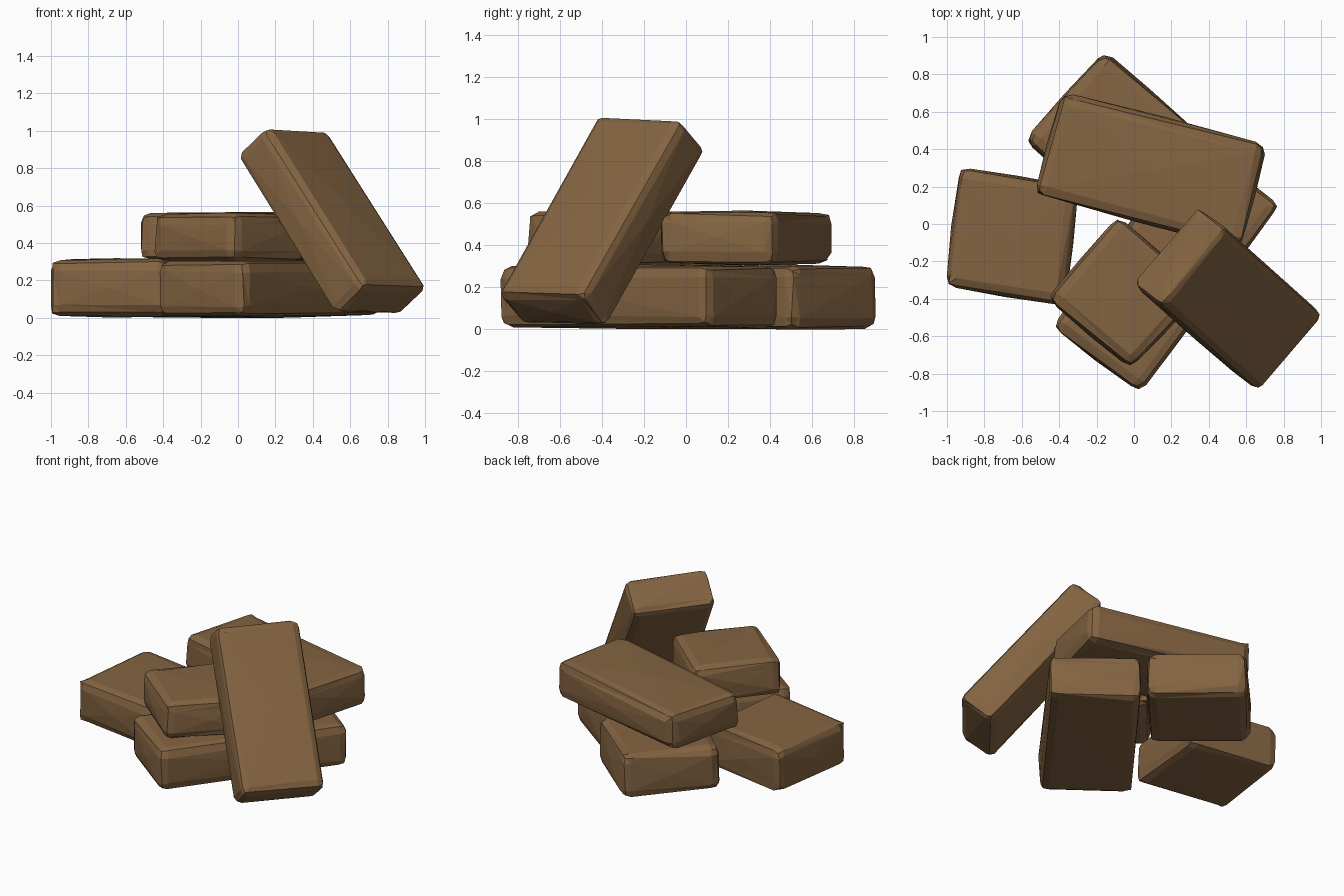
import bpy, bmesh, random
from mathutils import Vector

if "Cube" in bpy.data.objects:
    bpy.data.objects.remove(bpy.data.objects["Cube"])

random.seed(4)
mat = bpy.data.materials.new("brown_stone")
mat.diffuse_color = (0.23, 0.127, 0.054, 1)
mat.use_nodes = True
mat.node_tree.nodes["Principled BSDF"].inputs["Base Color"].default_value = mat.diffuse_color


def stone(name, bottom, top, bevel=0.055):
    """Worn block from two quads, each in counter-clockwise order."""
    bm = bmesh.new()
    vs = [bm.verts.new(p) for p in bottom + top]
    quads = [(3, 2, 1, 0), (4, 5, 6, 7)]
    quads += [(i, (i + 1) % 4, 4 + (i + 1) % 4, 4 + i) for i in range(4)]
    faces = [bm.faces.new([vs[i] for i in q]) for q in quads]
    bmesh.ops.recalc_face_normals(bm, faces=bm.faces)
    # chipped, rounded edges
    bmesh.ops.bevel(bm, geom=bm.edges[:], offset=bevel, segments=2,
                    profile=0.55, affect='EDGES', clamp_overlap=True)
    for v in bm.verts:
        v.co += Vector([random.uniform(-0.007, 0.007) for _ in range(3)])
    # slightly domed main faces
    big = sorted(bm.faces, key=lambda f: f.calc_area())[-6:]
    for f in big:
        n = f.normal.copy()
        for v in bmesh.ops.poke(bm, faces=[f])["verts"]:
            v.co += n * 0.008
    bmesh.ops.triangulate(bm, faces=bm.faces[:])
    for v in bm.verts:
        v.co.z = max(v.co.z, 0)
        v.co.x = min(1, max(-1, v.co.x))
    bmesh.ops.recalc_face_normals(bm, faces=bm.faces)
    me = bpy.data.meshes.new(name)
    bm.to_mesh(me)
    bm.free()
    me.materials.append(mat)
    ob = bpy.data.objects.new(name, me)
    bpy.context.collection.objects.link(ob)
    return ob


def flat_stone(name, outline, z0, z1):
    stone(name, [Vector((x, y, z0)) for x, y in outline],
          [Vector((x, y, z1)) for x, y in outline])


# bottom layer
flat_stone("left_stone", [(-1.01, -0.33), (-0.37, -0.43), (-0.30, 0.20), (-0.93, 0.30)], 0.012, 0.31)
flat_stone("front_stone", [(-0.44, -0.55), (0.03, -0.90), (0.78, 0.10), (0.31, 0.45)], 0.01, 0.30)
flat_stone("back_stone", [(-0.58, 0.45), (-0.11, 0.03), (0.32, 0.51), (-0.16, 0.92)], 0.0, 0.305)

# upper layer
flat_stone("upper_long_stone", [(-0.53, 0.16), (0.57, -0.13), (0.71, 0.42), (-0.38, 0.70)], 0.31, 0.56)
flat_stone("upper_short_stone", [(-0.46, -0.40), (-0.02, -0.77), (0.37, -0.36), (-0.09, 0.04)], 0.305, 0.555)

# leaning slab: length, width and thickness vectors from its top back corner
P = Vector((-0.015, -0.315, 0.86))
L = Vector((0.535, -0.475, -0.845))
W = Vector((0.345, 0.415, -0.01))
N = Vector((0.155, -0.115, 0.16))
stone("leaning_slab", [P, P + W, P + W + L, P + L],
      [P + N, P + W + N, P + W + L + N, P + L + N], 0.045)
